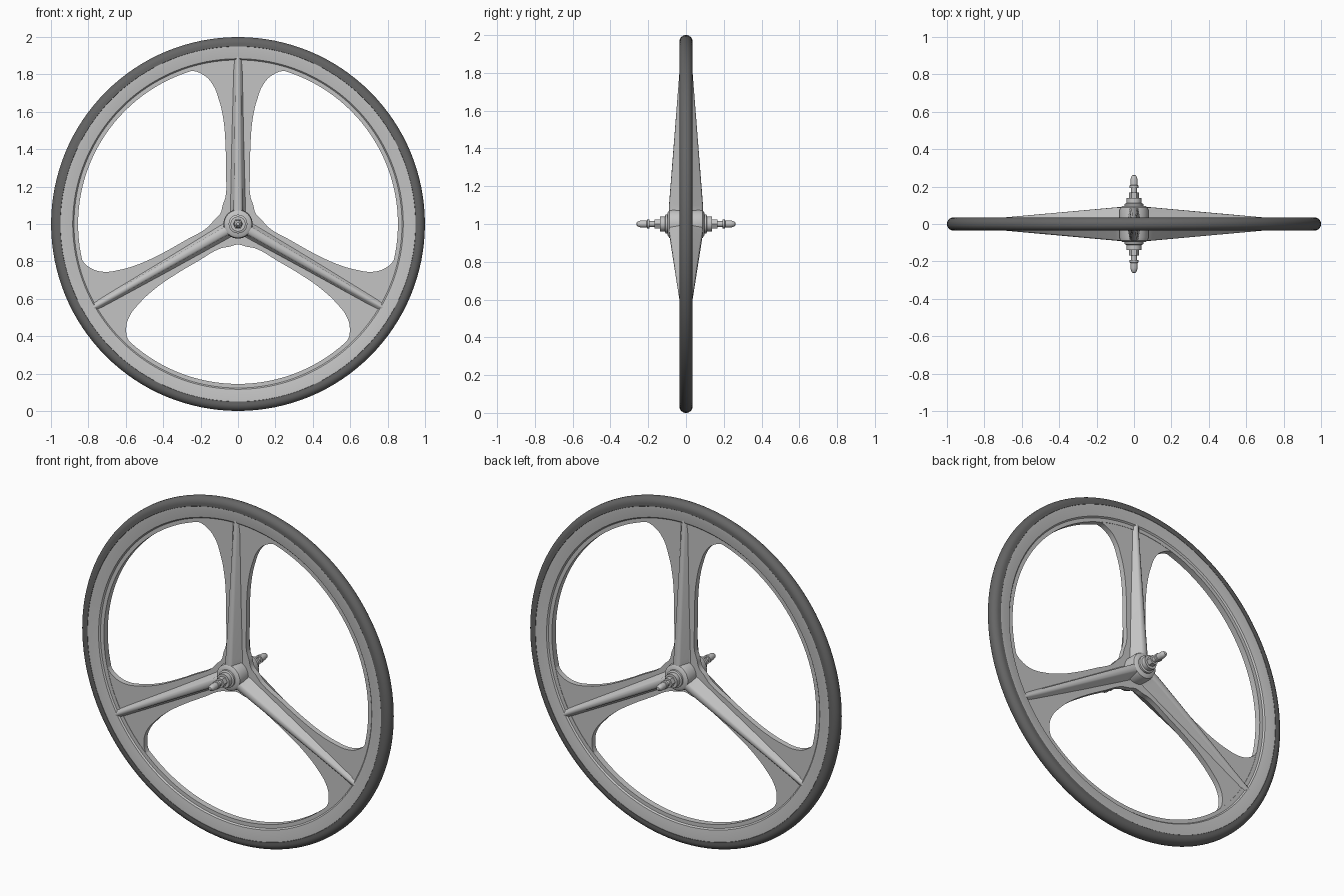
import bpy, bmesh
from math import sin, cos, pi, radians
from mathutils import Matrix, Vector

if "Cube" in bpy.data.objects:
    bpy.data.objects.remove(bpy.data.objects["Cube"])

CENTRE = Matrix.Translation((0, 0, 1))


def material(name, value):
    m = bpy.data.materials.new(name)
    m.use_nodes = True
    colour = (value, value, value, 1)
    m.diffuse_color = colour
    m.node_tree.nodes["Principled BSDF"].inputs["Base Color"].default_value = colour
    return m


alloy = material("light grey alloy", 0.55)
rubber = material("dark grey rubber", 0.13)


def finish(name, bm, mat, angle=35):
    bmesh.ops.recalc_face_normals(bm, faces=bm.faces)
    mesh = bpy.data.meshes.new(name)
    bm.to_mesh(mesh)
    bm.free()
    mesh.materials.append(mat)
    obj = bpy.data.objects.new(name, mesh)
    bpy.context.collection.objects.link(obj)
    bpy.ops.object.select_all(action="DESELECT")
    obj.select_set(True)
    bpy.context.view_layer.objects.active = obj
    bpy.ops.object.shade_smooth_by_angle(angle=radians(angle))
    return obj


def lathe(name, profile, mat, steps, closed=True):
    """Turn a (radius, y) profile about the axle."""
    bm = bmesh.new()
    verts = [bm.verts.new((r, y, 0)) for r, y in profile]
    edges = [bm.edges.new(p) for p in zip(verts, verts[1:])]
    if closed:
        edges.append(bm.edges.new((verts[-1], verts[0])))
    bmesh.ops.spin(bm, geom=verts + edges, cent=(0, 0, 0), axis=(0, 1, 0),
                   angle=2 * pi, steps=steps, use_merge=True)
    bmesh.ops.remove_doubles(bm, verts=bm.verts, dist=0.0002)
    bm.transform(CENTRE)
    return finish(name, bm, mat)


def both_sides(half):
    return half + [(r, -y) for r, y in reversed(half)]


# Tyre: flat walls and a rounded tread
tread = [(0.965 + 0.035 * sin(a), 0.035 * cos(a))
         for a in (i * pi / 16 for i in range(8))]
lathe("tyre", both_sides([(0.945, 0.03), (0.95, 0.035)] + tread), rubber, 128)

# Rim: sloped braking face with a thin inner lip
lathe("rim", both_sides([(0.855, 0.018), (0.877, 0.018), (0.884, 0.026),
                         (0.935, 0.034), (0.955, 0.034)]), alloy, 128)


# Web plate: a disc with three rounded openings
def add_spline(curve, points):
    s = curve.splines.new("BEZIER")
    s.bezier_points.add(len(points) - 1)
    for bp, (x, y) in zip(s.bezier_points, points):
        bp.co = (x, y, 0)
        bp.handle_left_type = bp.handle_right_type = "AUTO"
    s.use_cyclic_u = True
    s.resolution_u = 8


web = bpy.data.curves.new("web_outline", "CURVE")
web.dimensions = "2D"
web.fill_mode = "BOTH"
web.extrude = 0.016
add_spline(web, [(0.88 * cos(i * pi / 8), 0.88 * sin(i * pi / 8)) for i in range(16)])

# Half of an opening: spoke edge, shoulder, then the rim arc
half = [(0.082, 0.1), (0.066, 0.15), (0.065, 0.28), (0.068, 0.45), (0.08, 0.57),
        (0.104, 0.67), (0.138, 0.75), (0.185, 0.797)]
half += [(0.855 * sin(radians(a)), 0.855 * cos(radians(a))) for a in (17, 23, 32, 45)]
bisector = Vector((sin(pi / 3), cos(pi / 3)))
mirrored = [2 * Vector(p).dot(bisector) * bisector - Vector(p) for p in reversed(half)]
tip, middle = bisector * 0.11, bisector * 0.855
opening = [Vector(p) for p in half] + [middle] + mirrored + [tip]
for k in range(3):
    turn = Matrix.Rotation(k * 2 * pi / 3, 2)
    add_spline(web, [turn @ p for p in opening])
outline = bpy.data.objects.new("web_outline", web)
bpy.context.collection.objects.link(outline)
bpy.context.view_layer.update()
flat = bpy.data.meshes.new_from_object(
    outline.evaluated_get(bpy.context.evaluated_depsgraph_get()))
bm = bmesh.new()
bm.from_mesh(flat)
bmesh.ops.remove_doubles(bm, verts=bm.verts, dist=0.0001)
bm.transform(CENTRE @ Matrix.Rotation(pi / 2, 4, "X"))
bpy.data.objects.remove(outline)
bpy.data.meshes.remove(flat)
finish("web_plate", bm, alloy)


# Spoke ridges: tapering ribs with rounded crests on both faces
def ridge(name, angle):
    bm = bmesh.new()
    rings = []
    for z, width, depth in ((0.0, 0.034, 0.09), (0.1, 0.034, 0.09),
                            (0.8, 0.02, 0.035), (0.9, 0.017, 0.028)):
        section = [(width * 1.35, 0.012), (width, 0.02), (width * 0.68, depth - 0.008),
                   (width * 0.42, depth - 0.002), (0, depth)]
        side = section + [(-x, y) for x, y in reversed(section[:-1])]
        loop = side + [(-x, -y) for x, y in side]
        rings.append([bm.verts.new((x, y, z)) for x, y in loop])
    for a, b in zip(rings, rings[1:]):
        for i in range(len(a)):
            j = (i + 1) % len(a)
            bm.faces.new((a[i], a[j], b[j], b[i]))
    for cap in (rings[0], rings[-1]):
        bm.faces.new(cap)
    bm.transform(CENTRE @ Matrix.Rotation(angle, 4, "Y"))
    finish(name, bm, alloy, 40)


for k, name in enumerate(("top_spoke", "left_spoke", "right_spoke")):
    ridge(name, k * 2 * pi / 3)

# Hub shell, bearing cups and axle
lathe("hub", both_sides([(0, 0.097), (0.06, 0.097), (0.074, 0.088), (0.078, 0.07)]),
      alloy, 48, closed=False)
for side, word in ((-1, "front"), (1, "back")):
    def out(points):
        return [(r, side * y) for r, y in points]
    lathe(word + "_bearing_cup", out([(0, 0.09), (0.05, 0.09), (0.05, 0.108),
          (0.04, 0.112), (0.04, 0.138), (0, 0.138)]), alloy, 32, closed=False)
    lathe(word + "_lock_nut", out([(0, 0.13), (0.028, 0.13), (0.028, 0.168),
          (0, 0.168)]), alloy, 6, closed=False)
    lathe(word + "_axle", out([(0, 0.16), (0.015, 0.16), (0.015, 0.21), (0, 0.21)]),
          alloy, 24, closed=False)
    lathe(word + "_cap_nut", out([(0, 0.193), (0.023, 0.193), (0.023, 0.205),
          (0.019, 0.208), (0.019, 0.235), (0.016, 0.25), (0.009, 0.26), (0, 0.263)]),
          alloy, 24, closed=False)
